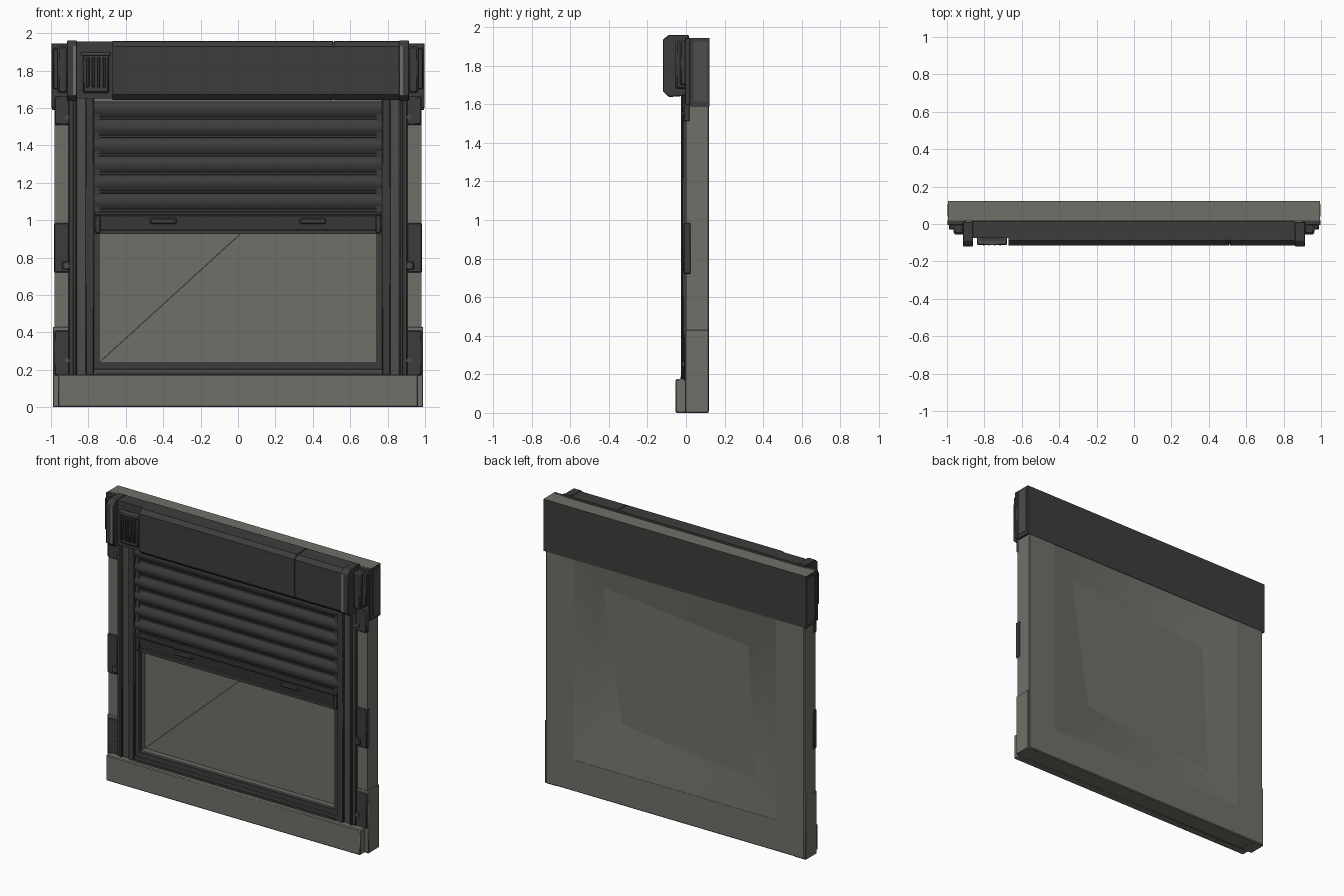
import bpy, bmesh, math

if "Cube" in bpy.data.objects:
    bpy.data.objects.remove(bpy.data.objects["Cube"])


def material(name, col):
    m = bpy.data.materials.new(name)
    m.diffuse_color = (*col, 1)
    m.use_nodes = True
    m.node_tree.nodes["Principled BSDF"].inputs["Base Color"].default_value = m.diffuse_color
    return m


LIGHT = material("warm grey frame", (0.16, 0.16, 0.142))
DARK = material("charcoal", (0.046, 0.046, 0.045))
MID = material("dark grey", (0.075, 0.075, 0.071))


def finish(name, bm, mat, bevel=0, mirror=False):
    bmesh.ops.recalc_face_normals(bm, faces=bm.faces)
    me = bpy.data.meshes.new(name)
    bm.to_mesh(me)
    bm.free()
    me.materials.append(mat)
    me.shade_smooth()
    me.set_sharp_from_angle(angle=math.radians(28))
    ob = bpy.data.objects.new(name, me)
    bpy.context.collection.objects.link(ob)
    if bevel:
        b = ob.modifiers.new("bevel", 'BEVEL')
        b.width, b.segments, b.limit_method = bevel, 1, 'ANGLE'
    if mirror:
        ob.modifiers.new("mirror", 'MIRROR')
    return ob


def box(name, x, y, z, mat, bevel=0, mirror=False):
    bm = bmesh.new()
    bmesh.ops.create_cube(bm, size=1)
    for v in bm.verts:
        v.co = [r[0] + (c + 0.5) * (r[1] - r[0]) for c, r in zip(v.co, (x, y, z))]
    return finish(name, bm, mat, bevel, mirror)


def prism(name, profile, x, mat, bevel=0, mirror=False):
    """Extrude a (y, z) outline along x."""
    bm = bmesh.new()
    f = bm.faces.new([bm.verts.new((x[0], y, z)) for y, z in profile])
    r = bmesh.ops.extrude_face_region(bm, geom=[f])
    for v in r["geom"]:
        if isinstance(v, bmesh.types.BMVert):
            v.co.x = x[1]
    return finish(name, bm, mat, bevel, mirror)


def ring(name, half_w, z0, z1, section, mat):
    """Sweep an (inset, y) section round a rectangle with mitred corners."""
    bm = bmesh.new()
    loops = []
    for d, y in section:
        pts = ((-half_w + d, z0 + d), (half_w - d, z0 + d),
               (half_w - d, z1 - d), (-half_w + d, z1 - d))
        loops.append([bm.verts.new((px, y, pz)) for px, pz in pts])
    for a, b in zip(loops, loops[1:] + loops[:1]):
        for i in range(4):
            j = (i + 1) % 4
            bm.faces.new((a[i], a[j], b[j], b[i]))
    return finish(name, bm, mat)


# Main window frame and inner sash
ring("window_frame", 0.98, 0.003, 1.805,
     [(0, 0), (0, 0.114), (0.006, 0.12), (0.215, 0.12), (0.235, 0.06), (0.235, 0)], LIGHT)
ring("sash_trim", 0.775, 0.205, 1.63,
     [(0, -0.012), (0, 0.02), (0.035, 0.02), (0.035, -0.012)], DARK)
box("window_pane", (-0.755, 0.755), (0.055, 0.065), (0.22, 1.59), LIGHT)

# Splayed rear lining running in from the opening to an uneven pane outline
bm = bmesh.new()
outer = [bm.verts.new((x, 0.119, z)) for x, z in
         ((-0.765, 0.218), (0.765, 0.218), (0.765, 1.59), (-0.765, 1.59))]
inner = [bm.verts.new((x, 0.066, z)) for x, z in
         ((-0.57, 0.42), (0.44, 0.53), (0.58, 1.43), (-0.52, 1.32))]
for i in range(4):
    j = (i + 1) % 4
    bm.faces.new((outer[i], outer[j], inner[j], inner[i]))
finish("rear_lining", bm, LIGHT)

# Thin diagonal crease on the pane
bm = bmesh.new()
bm.faces.new([bm.verts.new(p) for p in ((-0.74, 0.054, 0.245), (-0.73, 0.054, 0.245),
                                        (0.74, 0.054, 1.585), (0.73, 0.054, 1.585))])
finish("pane_crease", bm, DARK)

# Header behind the shutter box: dark, with a light top face
header = box("rear_header", (-0.995, 0.995), (0.02, 0.122), (1.59, 1.945), DARK)
header.data.materials.append(LIGHT)
for p in header.data.polygons:
    if p.normal.z > 0.9:
        p.material_index = 1
box("header_side_panel", (0.994, 0.998), (0.04, 0.108), (1.615, 1.925), MID, mirror=True)

# Bottom sill and lower corner covers
box("front_sill", (-0.963, 0.963), (-0.055, 0.005), (0, 0.175), LIGHT, 0.006)
box("corner_cover", (0.90, 0.99), (-0.003, 0.117), (0, 0.43), LIGHT, 0.004, True)
box("sill_strip", (-0.78, 0.78), (-0.022, 0.01), (0.17, 0.205), MID, 0.004)
box("sill_strip_lip", (-0.76, 0.76), (-0.028, 0), (0.17, 0.188), DARK)


# Shutter box: chamfered outline, in two lengths with a seam
def box_outline(g=0.0):
    return [(0.015, 1.65 + g), (-0.085, 1.642 + g), (-0.115 + g, 1.67 + g),
            (-0.115 + g, 1.93 - g), (-0.088 + g, 1.955 - g), (0.015, 1.958 - g)]


prism("shutter_box_main", box_outline(0.001), (-0.67, 0.507), DARK)
prism("shutter_box_end", box_outline(0.001), (0.513, 0.86), DARK)
prism("shutter_box_seam", box_outline(0.006), (0.50, 0.52), DARK)

# Recessed drive unit with louvres at the left end
box("drive_recess", (-0.87, -0.66), (-0.075, 0.015), (1.65, 1.955), DARK)
box("drive_unit", (-0.83, -0.69), (-0.098, -0.05), (1.68, 1.90), DARK, 0.008)
for i in range(4):
    x = -0.81 + i * 0.029
    box("drive_louvre", (x, x + 0.015), (-0.114, -0.085), (1.71, 1.87), DARK, 0.004)
box("drive_cap", (-0.84, -0.68), (-0.112, -0.05), (1.88, 1.90), MID, 0.004)

# End caps of the shutter box
prism("box_end_cap", [(0.012, 1.645), (-0.088, 1.638), (-0.12, 1.668),
                      (-0.12, 1.935), (-0.09, 1.96), (0.012, 1.96)],
      (0.86, 0.915), DARK, 0.004, True)
box("end_cap_rib", (0.866, 0.882), (-0.1205, -0.11), (1.67, 1.93), LIGHT, 0, True)

# Stepped brackets outside the end caps
box("bracket_base", (0.90, 0.998), (-0.006, 0.022), (1.60, 1.945), DARK, 0.003, True)
box("bracket_block", (0.91, 0.965), (-0.055, 0.005), (1.68, 1.93), DARK, 0.01, True)
box("bracket_step", (0.95, 0.99), (-0.03, 0.01), (1.70, 1.92), DARK, 0.006, True)
box("bracket_foot", (0.885, 0.982), (-0.014, 0.022), (1.51, 1.66), DARK, 0.006, True)

# Guide rails: two dark strips either side of a lighter channel
box("guide_rail_inner", (0.77, 0.815), (-0.026, 0.01), (0.172, 1.655), DARK, 0.004, True)
box("guide_channel", (0.81, 0.87), (-0.014, 0.01), (0.172, 1.655), MID, 0, True)
box("guide_rail_outer", (0.862, 0.905), (-0.018, 0.01), (0.172, 1.655), DARK, 0.004, True)
box("guide_rail_edge", (0.866, 0.882), (-0.026, 0), (0.172, 1.655), DARK, 0.003, True)

# Side clips with round bolts
box("lower_plate", (0.89, 0.982), (-0.01, 0.012), (0.17, 0.41), DARK, 0.005, True)
box("middle_clip", (0.905, 0.984), (-0.012, 0.025), (0.72, 0.985), DARK, 0.005, True)
box("middle_clip_tab", (0.90, 0.94), (-0.02, 0.0), (0.735, 0.78), DARK, 0.004, True)
for z, y in ((0.25, -0.016), (0.757, -0.024), (1.55, -0.02)):
    bm = bmesh.new()
    bmesh.ops.create_cone(bm, cap_ends=True, segments=12, radius1=0.014, radius2=0.014, depth=0.02)
    for v in bm.verts:
        v.co = (v.co.x + 0.915, y + 0.008 + v.co.z, v.co.y + z)
    finish("clip_bolt", bm, MID, mirror=True)

# Shutter slats: bulging profile with a flat joint lip
PITCH = 0.099
for i in range(6):
    z0 = 1.045 + i * PITCH
    arc = [(-0.004 - 0.016 * math.sin(math.pi * t / 8), z0 + 0.014 + (PITCH - 0.016) * t / 8)
           for t in range(9)]
    prism("shutter_slat", [(0.006, z0), (-0.009, z0), (-0.009, z0 + 0.012)] + arc
          + [(0.006, z0 + PITCH)], (-0.775, 0.775), DARK)

# Bottom bar of the shutter with grips
prism("bottom_bar", [(0.008, 0.925), (-0.012, 0.925), (-0.012, 0.945), (-0.006, 0.95),
                     (-0.018, 1.02), (-0.026, 1.03), (-0.026, 1.043), (0.008, 1.046)],
      (-0.765, 0.765), DARK)
box("bar_grip", (0.33, 0.47), (-0.024, 0), (0.98, 1.012), DARK, 0.006, True)
box("bar_end_stop", (0.735, 0.765), (-0.02, 0), (0.93, 1.03), DARK, 0.005, True)
